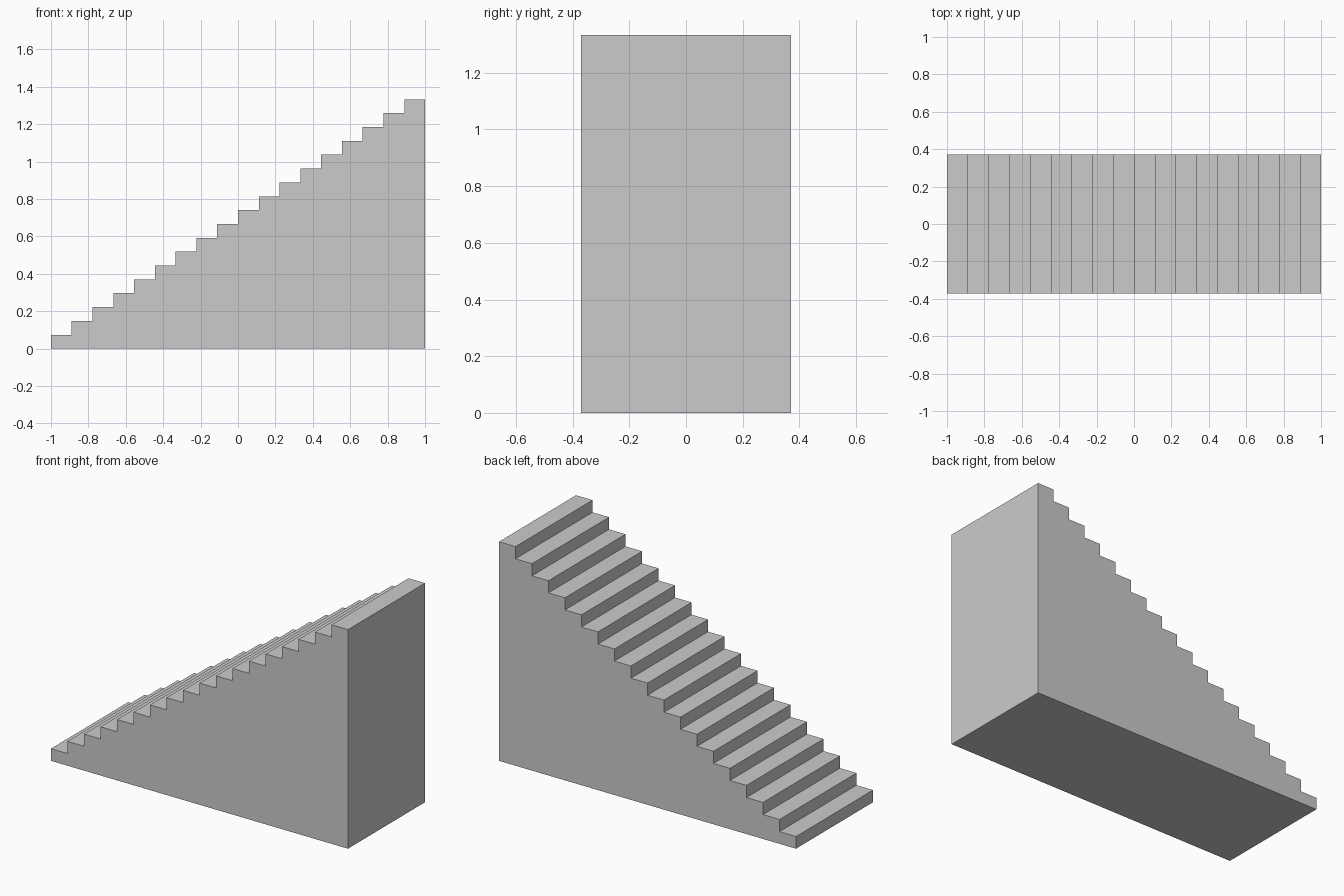
import bpy, bmesh

if "Cube" in bpy.data.objects:
    bpy.data.objects.remove(bpy.data.objects["Cube"])

STEPS = 18
LENGTH, HEIGHT, WIDTH = 2.0, 1.3333, 0.7407
run, rise = LENGTH / STEPS, HEIGHT / STEPS

# Side profile: flat base, vertical back, stepped top
profile = [(LENGTH / 2, 0.0), (-LENGTH / 2, 0.0)]
for i in range(STEPS):
    x = -LENGTH / 2 + i * run
    z = (i + 1) * rise
    profile += [(x, z), (x + run, z)]

# Extrude the profile across the width of the stairs
bm = bmesh.new()
side = bm.faces.new([bm.verts.new((x, -WIDTH / 2, z)) for x, z in profile])
extruded = bmesh.ops.extrude_face_region(bm, geom=[side], use_keep_orig=True)
verts = [g for g in extruded["geom"] if isinstance(g, bmesh.types.BMVert)]
bmesh.ops.translate(bm, verts=verts, vec=(0, WIDTH, 0))
bmesh.ops.recalc_face_normals(bm, faces=bm.faces)

mesh = bpy.data.meshes.new("staircase")
bm.to_mesh(mesh)
bm.free()
bpy.context.collection.objects.link(bpy.data.objects.new("staircase", mesh))
